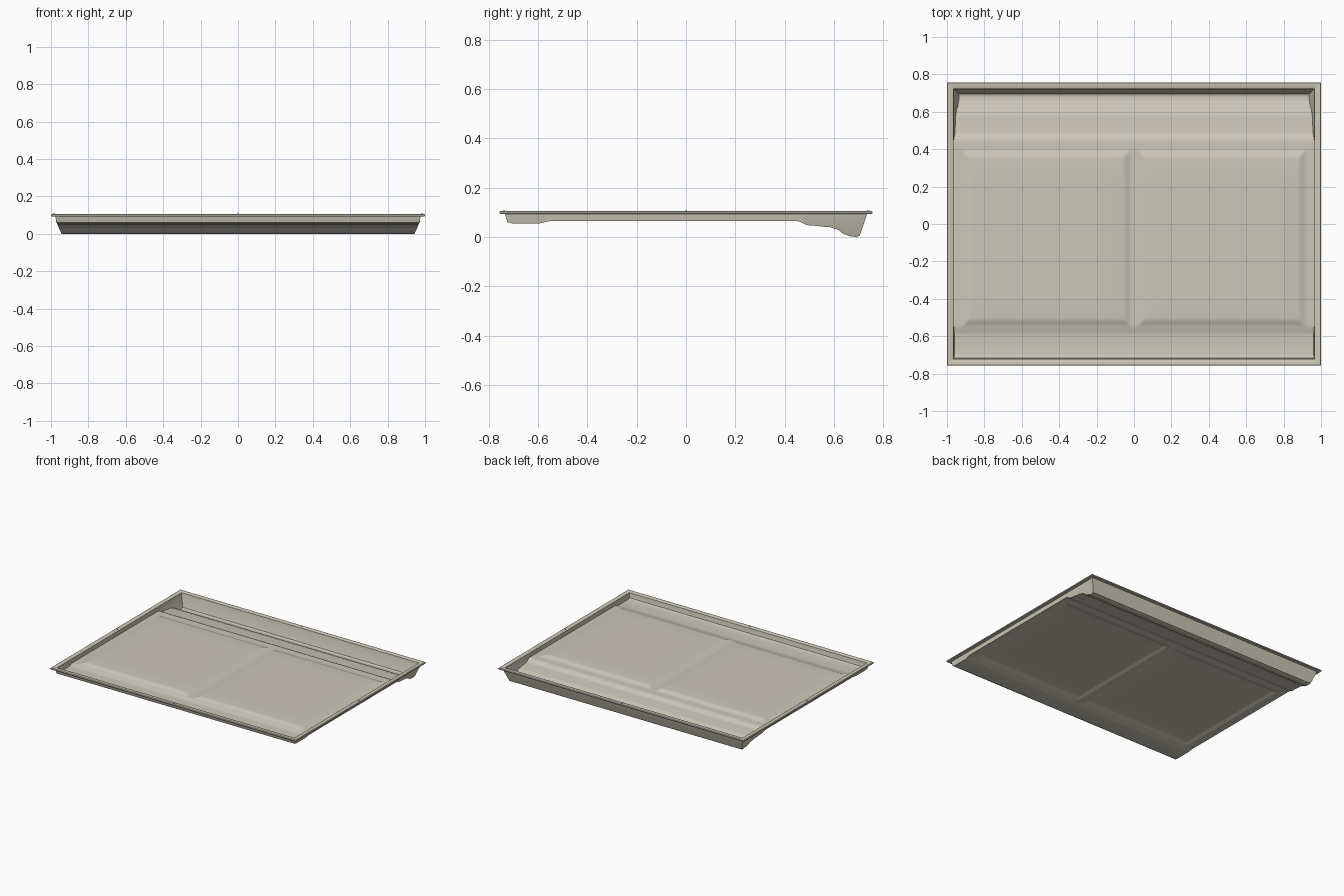
import bpy, bmesh, math

if "Cube" in bpy.data.objects:
    bpy.data.objects.remove(bpy.data.objects["Cube"])

SHELL = 0.008            # sheet thickness
Y0, Y1 = -0.725, 0.704   # floor extent front to back

mat = bpy.data.materials.new("warm beige plastic")
mat.diffuse_color = (0.60, 0.57, 0.48, 1)
mat.use_nodes = True
mat.node_tree.nodes["Principled BSDF"].inputs["Base Color"].default_value = mat.diffuse_color

# Underside profile along y: shallow front dip, flat middle, stepped rear trough
PROFILE = [(-0.725, 0.060), (-0.705, 0.055), (-0.60, 0.055), (-0.55, 0.064),
           (0.45, 0.064), (0.50, 0.047), (0.58, 0.040), (0.61, 0.032),
           (0.645, 0.010), (0.67, 0.002), (0.69, 0.0), (0.704, 0.004)]


def smooth(t):
    t = max(0.0, min(1.0, t))
    return t * t * (3 - 2 * t)


def profile(y):
    for (a, za), (b, zb) in zip(PROFILE, PROFILE[1:]):
        if y <= b:
            return za + (zb - za) * smooth((y - a) / (b - a))
    return PROFILE[-1][1]


def panel(x, y):
    """Two raised panels either side of the centre line."""
    x = abs(x)
    edge = min(x - 0.012, 0.93 - x, y + 0.56, 0.405 - y)
    return 0.013 * smooth(edge / 0.05)


def steps(ranges):
    """Lines from (start, end, count) spans."""
    out = [ranges[0][0]]
    for a, b, n in ranges:
        out += [a + (b - a) * i / n for i in range(1, n + 1)]
    return out


half = steps([(0, 0.012, 1), (0.012, 0.062, 6), (0.062, 0.88, 10),
              (0.88, 0.93, 6), (0.93, 0.97, 3)])
xs = [-x for x in reversed(half[1:])] + half
ys = steps([(Y0, -0.705, 3), (-0.705, -0.60, 2), (-0.60, -0.56, 5), (-0.56, -0.51, 6),
            (-0.51, 0.355, 10), (0.355, 0.405, 6), (0.405, 0.45, 2), (0.45, 0.50, 6),
            (0.50, 0.58, 4), (0.58, 0.61, 4), (0.61, 0.67, 8), (0.67, Y1, 6)])
NX, NY = len(xs), len(ys)

bm = bmesh.new()


def floor_sheet(inset, lift, flip):
    """Floor surface; narrows where the trough gets deeper. Returns its border loop."""
    g = []
    for y in ys:
        z = profile(y)
        width = 0.972 - 0.028 * max(0, 0.064 - z) / 0.064 - inset
        ky = 1 - inset / 0.715
        g.append([bm.verts.new((x / 0.97 * width, y * ky, z + lift + panel(x, y)))
                  for x in xs])
    for j in range(NY - 1):
        for i in range(NX - 1):
            q = [g[j][i], g[j][i + 1], g[j + 1][i + 1], g[j + 1][i]]
            bm.faces.new(q[::-1] if flip else q)
    return (g[0][:-1] + [r[-1] for r in g[:-1]]
            + g[-1][:0:-1] + [r[0] for r in g[:0:-1]])


def border_ring(hx, hy, z):
    """Rectangular ring with the same vertex order as the floor border."""
    px = [x / 0.97 * hx for x in xs]
    py = [-hy + 2 * hy * (y - Y0) / (Y1 - Y0) for y in ys]
    pts = ([(x, -hy) for x in px[:-1]] + [(hx, y) for y in py[:-1]]
           + [(x, hy) for x in px[:0:-1]] + [(-hx, y) for y in py[:0:-1]])
    return [bm.verts.new((x, y, z)) for x, y in pts]


# Shell: underside, outer wall, rim, inner wall, upper floor
loops = [floor_sheet(0, 0, True)]
for ring in [(0.974, 0.731, 0.080), (0.976, 0.734, 0.093), (0.997, 0.754, 0.093),
             (1.0, 0.757, 0.096), (1.0, 0.757, 0.102), (0.996, 0.753, 0.105),
             (0.971, 0.728, 0.105), (0.966, 0.723, 0.102), (0.964, 0.721, 0.085)]:
    loops.append(border_ring(*ring))
loops.append(floor_sheet(SHELL, SHELL, False))
for a, b in zip(loops, loops[1:]):
    n = len(a)
    for i in range(n):
        k = (i + 1) % n
        bm.faces.new((a[i], a[k], b[k], b[i]))
bmesh.ops.recalc_face_normals(bm, faces=bm.faces)
mesh = bpy.data.meshes.new("tray")
bm.to_mesh(mesh)
bm.free()
tray = bpy.data.objects.new("tray", mesh)
bpy.context.collection.objects.link(tray)
mesh.materials.append(mat)
bpy.context.view_layer.objects.active = tray
tray.select_set(True)
bpy.ops.object.shade_smooth_by_angle(angle=math.radians(35))

# Small locating pips at the middle of each rim side
for x, y in [(-0.983, 0), (0.983, 0), (0, -0.74), (0, 0.74)]:
    bpy.ops.mesh.primitive_cylinder_add(vertices=12, radius=0.005, depth=0.006,
                                        location=(x, y, 0.105))
    pip = bpy.context.object
    pip.name = "rim_pip"
    pip.data.materials.append(mat)
